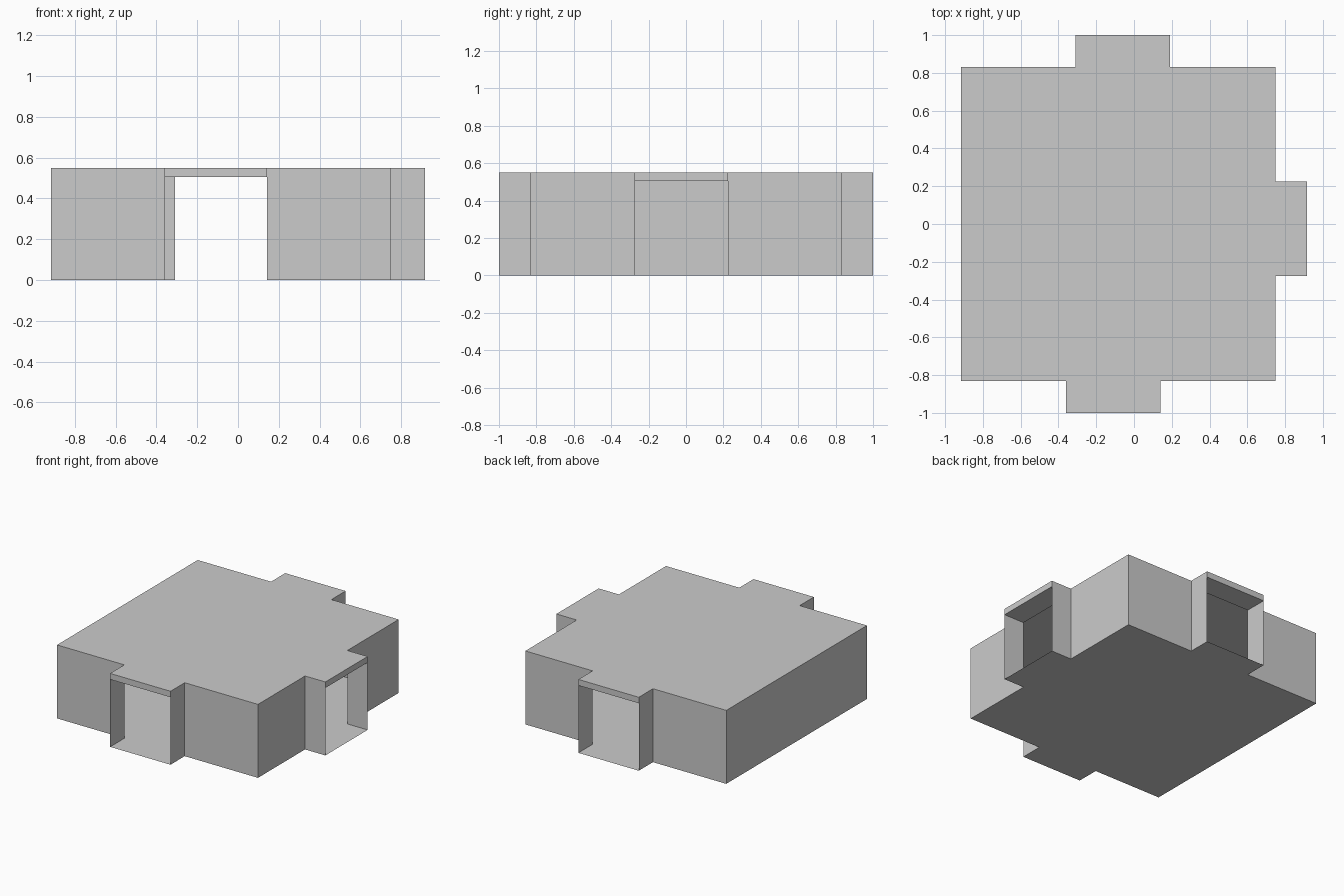
import bpy
import math
from mathutils import Matrix

if "Cube" in bpy.data.objects:
    bpy.data.objects.remove(bpy.data.objects["Cube"])

H = 0.832            # half width of the square room
END = 1.0            # distance from room centre to passage mouth
TOP = 0.55           # roof height
HEAD = 0.505         # underside of door head
A, B = -0.275, 0.225  # sides of each doorway
CENTRE = Matrix.Translation((-0.084, 0, 0))


def sheet(name, faces, turn=0):
    """Flat panels, drawn for the front side and turned about the room centre."""
    verts = [p for f in faces for p in f]
    idx, n = [], 0
    for f in faces:
        idx.append(list(range(n, n + len(f))))
        n += len(f)
    me = bpy.data.meshes.new(name)
    me.from_pydata(verts, [], idx)
    me.transform(CENTRE @ Matrix.Rotation(math.radians(turn), 4, 'Z'))
    ob = bpy.data.objects.new(name, me)
    bpy.context.collection.objects.link(ob)
    return ob


def flat(x0, x1, y0, y1, z, up=True):
    f = [(x0, y0, z), (x1, y0, z), (x1, y1, z), (x0, y1, z)]
    return f if up else f[::-1]


def side(x, y0, y1, left):
    f = [(x, y0, 0), (x, y1, 0), (x, y1, TOP), (x, y0, TOP)]
    return f[::-1] if left else f


# room floor and roof
sheet("floor", [flat(-H, H, -H, H, 0, False)])
sheet("roof", [flat(-H, H, -H, H, TOP)])

# solid left wall
sheet("left_wall", [[(-H, -H, 0), (H, -H, 0), (H, -H, TOP), (-H, -H, TOP)]], 270)

# three walls with a doorway and a projecting open passage
for label, turn in (("front", 0), ("right", 90), ("back", 180)):
    outline = [(-H, 0), (A, 0), (A, HEAD), (B, HEAD),
               (B, 0), (H, 0), (H, TOP), (-H, TOP)]
    sheet(label + "_wall", [[(x, -H, z) for x, z in outline]], turn)
    sheet(label + "_passage", [
        flat(A, B, -END, -H, 0, False),
        flat(A, B, -END, -H, TOP),
        flat(A, B, -END, -H, HEAD, False),
        side(A, -END, -H, True),
        side(B, -END, -H, False),
        [(A, -END, HEAD), (B, -END, HEAD), (B, -END, TOP), (A, -END, TOP)],
    ], turn)
